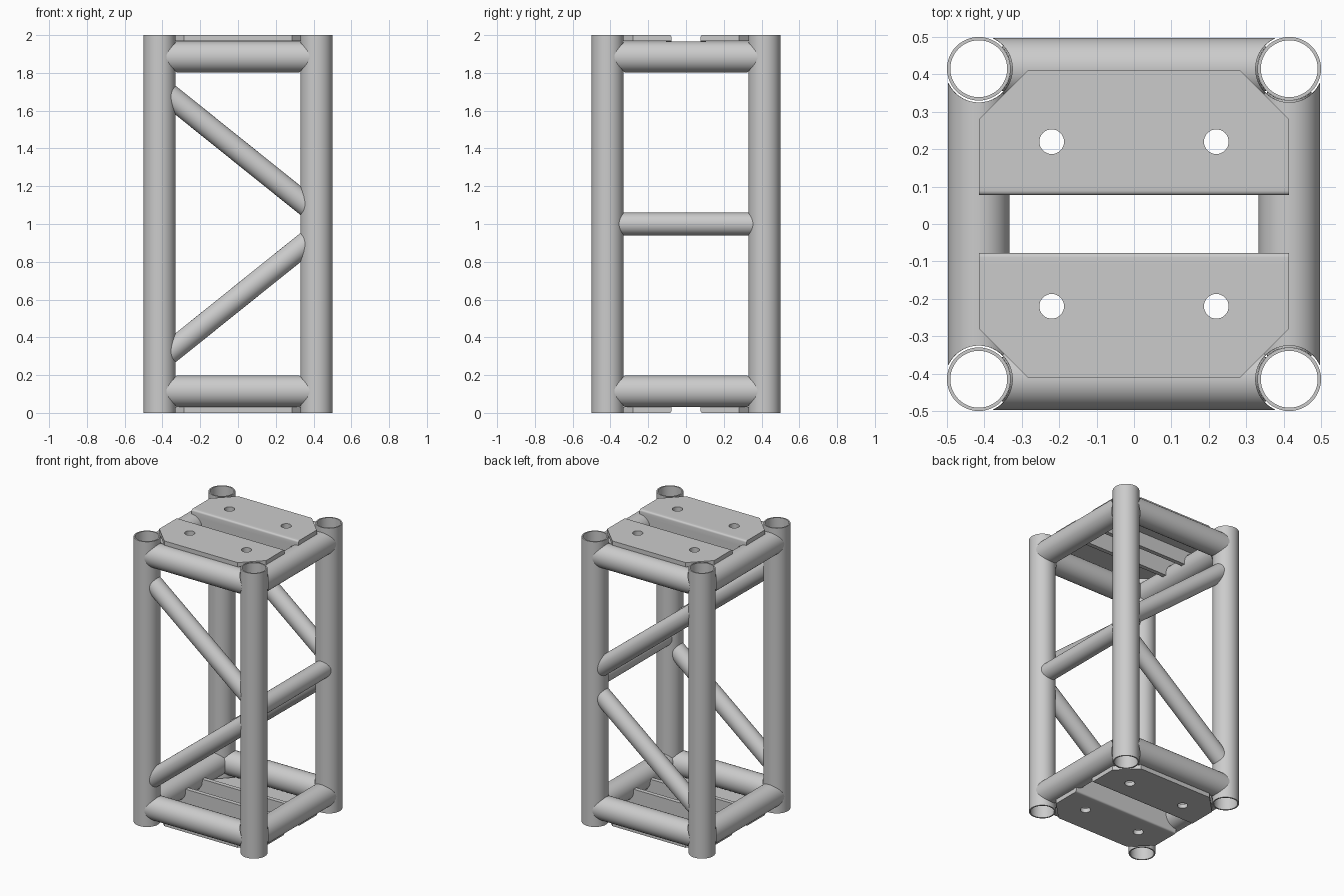
import bpy, bmesh
from math import sin, cos, pi, sqrt
from mathutils import Vector

if "Cube" in bpy.data.objects:
    bpy.data.objects.remove(bpy.data.objects["Cube"])

C = 0.415        # leg axis distance from the centre
SEG = 48


def finish(name, bm, mirror):
    # origin sits at mid height so mirroring can repeat parts top to bottom
    bmesh.ops.recalc_face_normals(bm, faces=bm.faces[:])
    me = bpy.data.meshes.new(name)
    bm.to_mesh(me)
    bm.free()
    ob = bpy.data.objects.new(name, me)
    ob.location = (0, 0, 1)
    bpy.context.collection.objects.link(ob)
    bpy.ops.object.select_all(action='DESELECT')
    ob.select_set(True)
    bpy.context.view_layer.objects.active = ob
    bpy.ops.object.shade_smooth_by_angle(angle=0.6)
    if mirror:
        m = ob.modifiers.new("mirror", 'MIRROR')
        m.use_axis = ['X' in mirror, 'Y' in mirror, 'Z' in mirror]
        m.use_mirror_merge = False
    return ob


def tube(name, p0, p1, r, wall, cope=None, mirror=""):
    """Hollow tube; with cope set, its ends are saddle-cut to upright legs."""
    p0, p1 = Vector(p0), Vector(p1)
    d = (p1 - p0).normalized()
    length = (p1 - p0).length
    h = Vector((d.x, d.y, 0)).normalized() if cope else Vector((1, 0, 0))
    u = Vector((-h.y, h.x, 0))
    v = d.cross(u)
    bm = bmesh.new()

    def ring(rad, end):
        out = []
        for i in range(SEG):
            a = 2 * pi * i / SEG
            o = u * rad * cos(a) + v * rad * sin(a)
            t = length * end
            if cope:
                s = sqrt(cope ** 2 - (rad * cos(a)) ** 2)
                k = d.dot(h)
                t = (length - (s + o.dot(h)) / k) if end else (s - o.dot(h)) / k
            out.append(bm.verts.new(p0 + o + d * t))
        return out

    rings = [ring(r, 0), ring(r, 1), ring(r - wall, 1), ring(r - wall, 0)]
    for k in range(4):
        a, b = rings[k], rings[(k + 1) % 4]
        for i in range(SEG):
            j = (i + 1) % SEG
            bm.faces.new((a[i], a[j], b[j], b[i]))
    return finish(name, bm, mirror)


# four upright legs
tube("legs", (C, C, -1), (C, C, 1), 0.085, 0.009, None, "XYZ")

# horizontal frame tubes, top and bottom
Z = 0.885
tube("front_back_rails", (-C, C, Z), (C, C, Z), 0.0825, 0.009, 0.09, "YZ")
tube("side_rails", (C, -C, Z), (C, C, Z), 0.0825, 0.009, 0.09, "XZ")

# diagonal braces on front and back, one cross bar on the right
tube("diagonal_braces", (-C, C, 0.723), (C, C, 0.057), 0.06, 0.008, 0.0852, "YZ")
tube("right_cross_bar", (C, -C, 0), (C, C, 0), 0.06, 0.008, 0.0852)

# end plates: chamfered outline with two bolt holes
Y0, T = 0.077, 0.03
YF = Y0 + T
outline = [(-C, YF), (C, YF), (C, 0.28), (0.285, 0.41), (-0.285, 0.41), (-C, 0.28)]
holes = [[(x + 0.033 * cos(2 * pi * i / 32), 0.22 + 0.033 * sin(2 * pi * i / 32))
          for i in range(32)] for x in (-0.22, 0.22)]
cu = bpy.data.curves.new("plate_outline", 'CURVE')
cu.dimensions = '2D'
cu.fill_mode = 'BOTH'
cu.extrude = T / 2
for pts in [outline] + holes:
    sp = cu.splines.new('POLY')
    sp.points.add(len(pts) - 1)
    for p, (x, y) in zip(sp.points, pts):
        p.co = (x, y, 0, 1)
    sp.use_cyclic_u = True
tmp = bpy.data.objects.new("plate_outline", cu)
bpy.context.collection.objects.link(tmp)
me = bpy.data.meshes.new_from_object(tmp.evaluated_get(bpy.context.evaluated_depsgraph_get()))
bpy.data.objects.remove(tmp)
bm = bmesh.new()
bm.from_mesh(me)
bmesh.ops.remove_doubles(bm, verts=bm.verts[:], dist=1e-5)
bmesh.ops.translate(bm, verts=bm.verts[:], vec=(0, 0, 1 - T / 2))
finish("end_plates", bm, "YZ")

# folded flange on each plate's inner edge, notched around the side rails
arc = [(C - 0.084 * sin(a), Z + 0.084 * cos(a)) for a in [pi / 2 * i / 8 for i in range(9)]]
half = [(C, 1.0)] + arc + [(C - 0.084, 0.87)]
prof = half + [(-x, z) for x, z in reversed(half)]
bm = bmesh.new()
f = bm.faces.new([bm.verts.new((x, Y0, z)) for x, z in prof])
ext = bmesh.ops.extrude_face_region(bm, geom=[f], use_keep_orig=True)
bmesh.ops.translate(bm, vec=(0, T, 0),
                    verts=[g for g in ext["geom"] if isinstance(g, bmesh.types.BMVert)])
bend = [e for e in bm.edges
        if all(v.co.z > 0.999 and v.co.y < Y0 + 0.001 for v in e.verts)]
bmesh.ops.bevel(bm, geom=bend, offset=0.012, segments=4, profile=0.5, affect='EDGES')
finish("plate_flanges", bm, "YZ")
